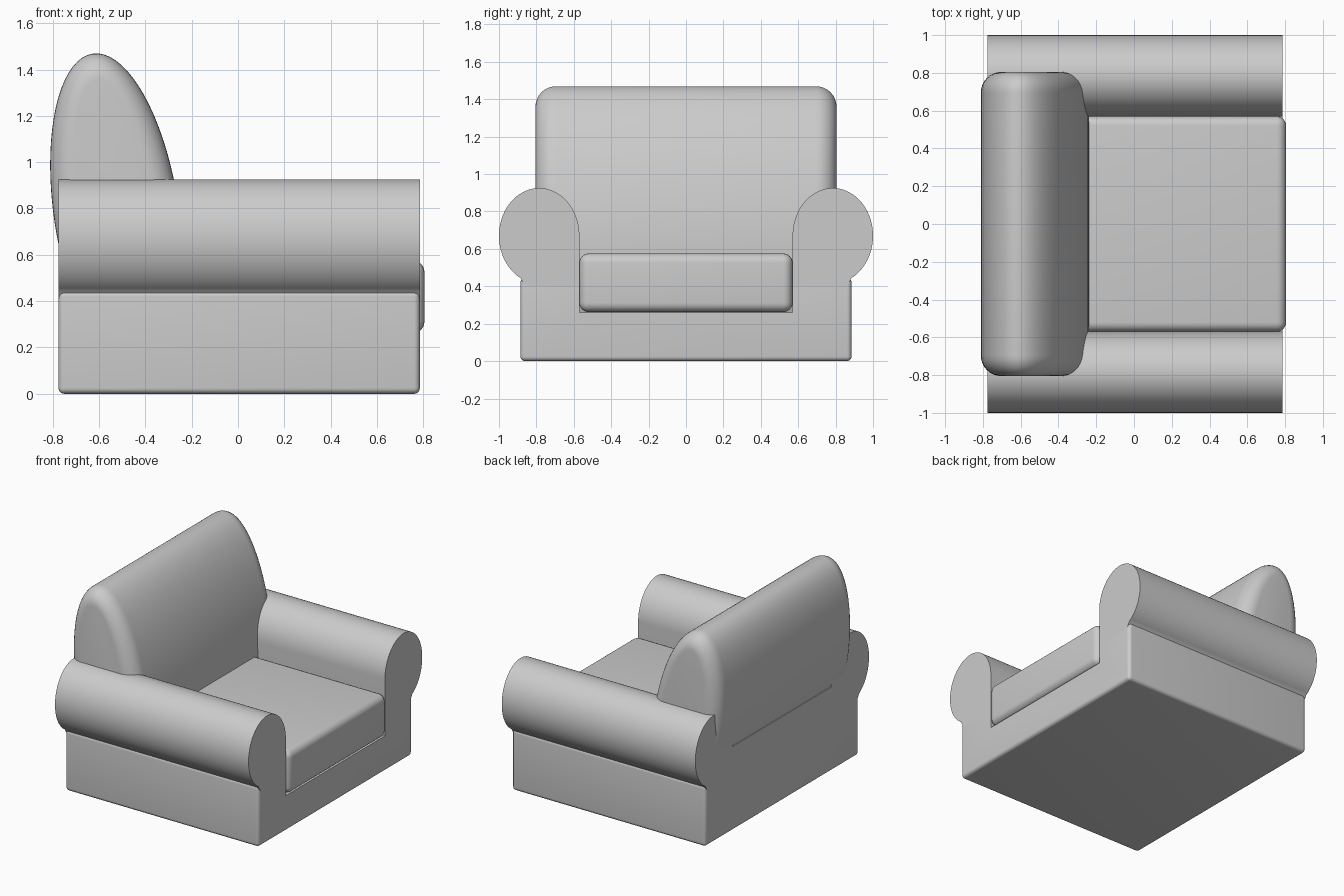
import bpy, bmesh
from math import sin, cos, pi, radians
from mathutils import Vector

cube = bpy.data.objects.get("Cube")
if cube:
    bpy.data.objects.remove(cube, do_unlink=True)

# One plain upholstery colour
fabric = bpy.data.materials.new("grey fabric")
fabric.use_nodes = True
GREY = (0.6, 0.6, 0.6, 1)
fabric.diffuse_color = GREY
fabric.node_tree.nodes["Principled BSDF"].inputs["Base Color"].default_value = GREY

REAR, FRONT = -0.775, 0.785    # ends of base and arms
INNER = 0.57                   # half width of the seat opening


def finish(name, bm):
    bmesh.ops.recalc_face_normals(bm, faces=bm.faces[:])
    mesh = bpy.data.meshes.new(name)
    bm.to_mesh(mesh)
    bm.free()
    obj = bpy.data.objects.new(name, mesh)
    bpy.context.collection.objects.link(obj)
    mesh.materials.append(fabric)
    return obj


def activate(obj):
    bpy.ops.object.select_all(action='DESELECT')
    obj.select_set(True)
    bpy.context.view_layer.objects.active = obj


def smooth(obj, angle=30):
    activate(obj)
    bpy.ops.object.shade_smooth_by_angle(angle=radians(angle))


def box(name, low, high, bevel=0):
    bm = bmesh.new()
    bmesh.ops.create_cube(bm, size=1)
    low, high = Vector(low), Vector(high)
    for v in bm.verts:
        v.co = (low + high) / 2 + v.co * (high - low)
    if bevel:
        bmesh.ops.bevel(bm, geom=bm.edges[:], offset=bevel, segments=6,
                        profile=0.5, affect='EDGES')
    return finish(name, bm)


def loft(name, rings):
    """Skin a row of equal rings and cap both ends."""
    bm = bmesh.new()
    loops = [[bm.verts.new(p) for p in ring] for ring in rings]
    n = len(loops[0])
    for a, b in zip(loops, loops[1:]):
        for i in range(n):
            j = (i + 1) % n
            bm.faces.new((a[i], a[j], b[j], b[i]))
    bm.faces.new(loops[0])
    bm.faces.new(loops[-1])
    return finish(name, bm)


# Base: rounded box with a seat well cut into it
base = box("base", (REAR, -0.885, 0), (FRONT, 0.885, 0.445), 0.025)
well = box("well_cutter", (-0.6, -INNER, 0.26), (1, INNER, 0.8))
well.hide_render = True
cut = base.modifiers.new("seat well", 'BOOLEAN')
cut.operation = 'DIFFERENCE'
cut.solver = 'EXACT'
cut.object = well
activate(base)
bpy.ops.object.modifier_apply(modifier=cut.name)
bpy.data.objects.remove(well, do_unlink=True)
smooth(base)

# Rear panel closes the gap between the arms under the backrest
box("rear_panel", (REAR, -0.6, 0.40), (-0.5, 0.6, 0.615))

# Arms: oval roll with a straight inner side
for name, side in (("right_arm", -1), ("left_arm", 1)):
    steps = 48
    outline = []
    for i in range(steps + 1):
        t = radians(180 - 242 * i / steps)
        outline.append((0.785 + 0.215 * cos(t), 0.67 + 0.255 * sin(t)))
    outline += [(0.86, 0.40), (INNER, 0.40)]
    arm = loft(name, [[(x, side * y, z) for y, z in outline]
                      for x in (REAR, FRONT)])
    smooth(arm)


# Backrest: leaning oval with rounded ends
def oval(y, inset, count=72):
    lean = radians(8.45)
    ring = []
    for i in range(count):
        t = 2 * pi * i / count
        u, v = (0.27 - inset) * cos(t), (0.696 - inset) * sin(t)
        ring.append((-0.525 + u * cos(lean) - v * sin(lean), y,
                     0.78 + u * sin(lean) + v * cos(lean)))
    return ring


radius, arc = 0.11, 8
end = []
for i in range(arc + 1):
    a = pi / 2 * i / arc
    end.append((0.805 - radius * (1 - cos(a)), radius * (1 - sin(a))))
rings = [oval(-y, d) for y, d in end] + [oval(y, d) for y, d in reversed(end)]
smooth(loft("backrest", rings), 40)

# Seat cushion
smooth(box("seat_cushion", (-0.5, -INNER, 0.262), (0.805, INNER, 0.575), 0.05))
